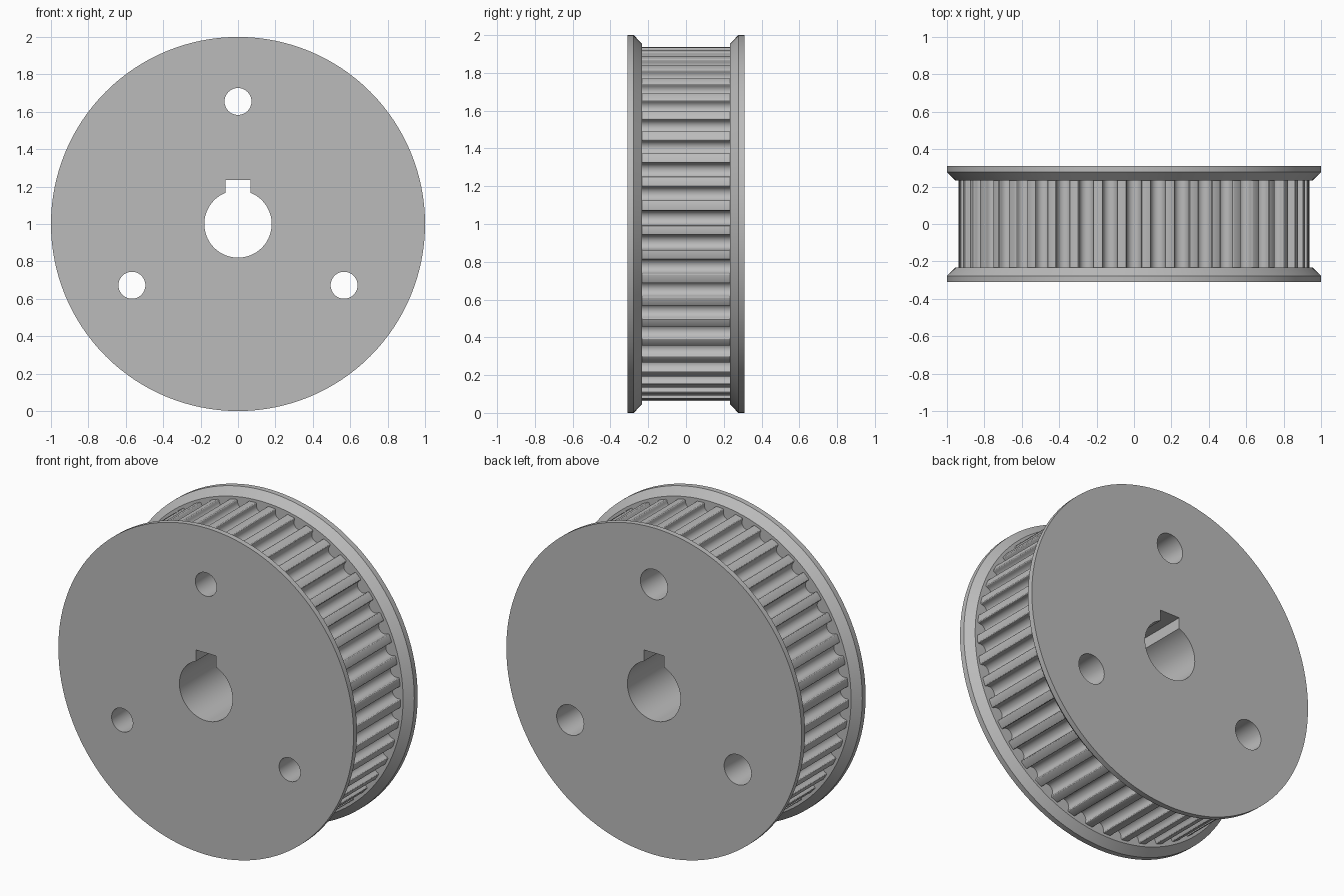
import bpy
import bmesh
from math import sin, cos, pi, radians, asin, sqrt

cube = bpy.data.objects.get("Cube")
if cube:
    bpy.data.objects.remove(cube, do_unlink=True)

TEETH = 45
TIP = 0.938      # outer radius of the toothed core
HALF = 0.31      # half of the overall width
CORE = 0.233     # half of the toothed width

steel = bpy.data.materials.new("grey_steel")
steel.use_nodes = True
colour = (0.5, 0.5, 0.5, 1)
steel.diffuse_color = colour
steel.node_tree.nodes["Principled BSDF"].inputs["Base Color"].default_value = colour


def circle(r, n=128, cx=0, cz=0):
    return [(cx + r * sin(2 * pi * i / n), cz + r * cos(2 * pi * i / n)) for i in range(n)]


def loft(name, sections):
    """Closed solid through matching (outline, y) sections along the axle."""
    bm = bmesh.new()
    rings = [[bm.verts.new((x, y, z + 1)) for x, z in pts] for pts, y in sections]
    for a, b in zip(rings, rings[1:]):
        for i in range(len(a)):
            j = (i + 1) % len(a)
            bm.faces.new((a[i], a[j], b[j], b[i]))
    bm.faces.new(rings[0])
    bm.faces.new(rings[-1])
    bmesh.ops.recalc_face_normals(bm, faces=bm.faces)
    mesh = bpy.data.meshes.new(name)
    bm.to_mesh(mesh)
    bm.free()
    mesh.materials.append(steel)
    obj = bpy.data.objects.new(name, mesh)
    bpy.context.collection.objects.link(obj)
    return obj


def toothed_outline():
    """Round-bottomed grooves with eased lips, the first one centred on top."""
    r, depth, lip = 0.038, 0.017, 0.008
    half = [(-r - lip + lip * sin(t), -lip + lip * cos(t)) for t in (0, pi / 6, pi / 3, pi / 2)]
    arc = [(-r * cos(pi * k / 12), -depth - r * sin(pi * k / 12)) for k in range(13)]
    groove = half + arc + [(-x, d) for x, d in reversed(half)]
    pts = []
    for i in range(TEETH):
        a = 2 * pi * i / TEETH
        for x, d in groove:
            rad = sqrt(TIP ** 2 - x ** 2) + d
            pts.append((x * cos(a) + rad * sin(a), rad * cos(a) - x * sin(a)))
    return pts


def keyed_bore_outline():
    r, key, top = 0.18, 0.067, 0.235
    start = asin(key / r)
    n = 64
    angles = [start + (2 * pi - 2 * start) * i / n for i in range(n + 1)]
    return [(r * sin(a), r * cos(a)) for a in angles] + [(-key, top), (key, top)]


# Toothed core and the two bevelled flanges
parts = [loft("toothed_core", [(toothed_outline(), -CORE), (toothed_outline(), CORE)])]
for name, s in (("front_flange", -1), ("back_flange", 1)):
    parts.append(loft(name, [(circle(1), s * HALF), (circle(1), s * 0.277),
                             (circle(0.955), s * CORE)]))

# Cutters: keyed bore and three holes that widen towards the back
END = 0.4
cutters = [loft("bore_cutter", [(keyed_bore_outline(), -END), (keyed_bore_outline(), END)])]
for k in range(3):
    a = 2 * pi * k / 3
    cx, cz = 0.655 * sin(a), 0.655 * cos(a)
    cutters.append(loft("hole_cutter", [
        (circle(0.082 + 0.01 * y / HALF, 48, cx, cz), y) for y in (-END, END)]))

for obj in parts:
    bpy.ops.object.select_all(action="DESELECT")
    obj.select_set(True)
    bpy.context.view_layer.objects.active = obj
    for cutter in cutters:
        mod = obj.modifiers.new("cut", "BOOLEAN")
        mod.operation = "DIFFERENCE"
        mod.solver = "EXACT"
        mod.object = cutter
        bpy.ops.object.modifier_apply(modifier=mod.name)
    bpy.ops.object.shade_smooth_by_angle(angle=radians(30))

for cutter in cutters:
    bpy.data.objects.remove(cutter, do_unlink=True)
